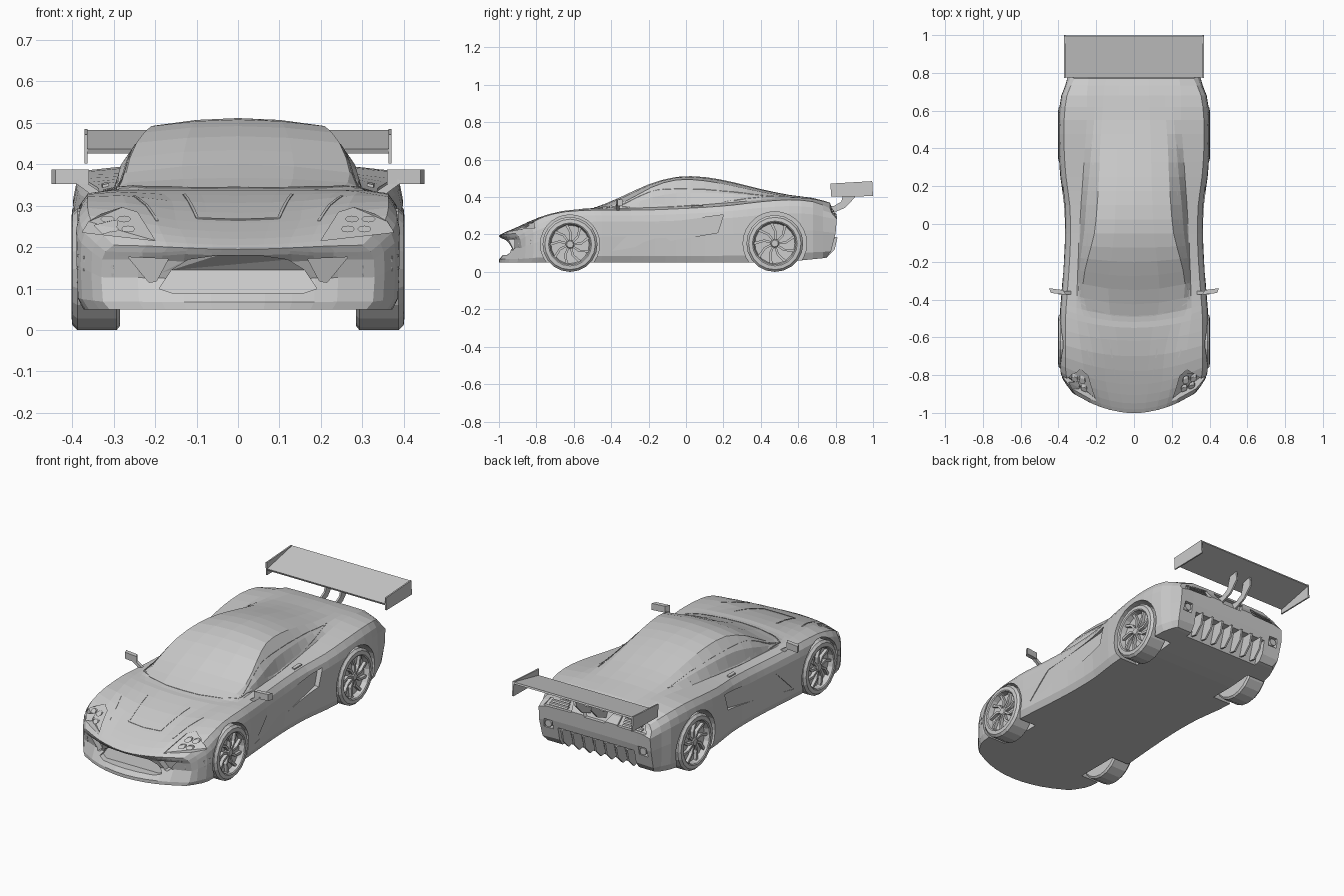
import bpy, bmesh
from math import sin, cos, pi, hypot
from mathutils import Vector
from mathutils.bvhtree import BVHTree

if "Cube" in bpy.data.objects:
    bpy.data.objects.remove(bpy.data.objects["Cube"])


def build(name, verts, faces, mirror=False):
    """Mesh object with clean normals; mirror adds an x-flipped copy."""
    verts, faces = list(verts), list(faces)
    if mirror:
        n = len(verts)
        verts += [(-x, y, z) for x, y, z in verts]
        faces += [tuple(i + n for i in reversed(f)) for f in faces]
    me = bpy.data.meshes.new(name)
    me.from_pydata(verts, [], faces)
    bm = bmesh.new()
    bm.from_mesh(me)
    bmesh.ops.remove_doubles(bm, verts=bm.verts, dist=1e-5)
    bmesh.ops.delete(bm, geom=[v for v in bm.verts if not v.link_faces], context='VERTS')
    bmesh.ops.recalc_face_normals(bm, faces=bm.faces)
    bm.to_mesh(me)
    bm.free()
    ob = bpy.data.objects.new(name, me)
    bpy.context.collection.objects.link(ob)
    return ob


def place(axis, u, v, d):
    return {'x': (d, u, v), 'y': (u, d, v), 'z': (u, v, d)}[axis]


def shell(n, o=0):
    """Faces of a prism with n corners, starting at vertex o."""
    return [tuple(o + i for i in range(n)), tuple(o + n + i for i in reversed(range(n)))] + \
           [(o + i, o + n + i, o + n + (i + 1) % n, o + (i + 1) % n) for i in range(n)]


def prism(name, pts, axis, a, b, mirror=False):
    return build(name, [place(axis, u, v, d) for d in (a, b) for u, v in pts], shell(len(pts)), mirror)


def drape_verts(pts, face, out, depth):
    """Corners of a prism that follows the body surface seen from one side."""
    s, axis = (1 if face[0] == '+' else -1), face[1]
    k = 'xyz'.index(axis)
    depth = depth if isinstance(depth, list) else [depth] * len(pts)
    hits = []
    for u, v in pts:
        p = tree.ray_cast(Vector(place(axis, u, v, 3 * s)), Vector(place(axis, 0, 0, -s)))[0]
        p = p or tree.find_nearest(Vector(place(axis, u, v, s)))[0]
        hits.append(p[k])
    return [place(axis, u, v, h + s * out) for (u, v), h in zip(pts, hits)] + \
           [place(axis, u, v, h - s * q) for (u, v), h, q in zip(pts, hits, depth)]


def drape(name, pts, face, out, depth, mirror=True):
    return build(name, drape_verts(pts, face, out, depth), shell(len(pts)), mirror)


def line(name, pts, face, width=.007, mirror=True):
    """Thin raised trim line lying on the body."""
    verts, faces = [], []
    for (a, b), (c, d) in zip(pts, pts[1:]):
        L = hypot(c - a, d - b)
        nu, nv = -(d - b) / L * width / 2, (c - a) / L * width / 2
        n = max(1, round(L / .05))
        for i in range(n):
            p, q = [(a + (c - a) * t / n, b + (d - b) * t / n) for t in (i, i + 1)]
            quad = [(p[0] + nu, p[1] + nv), (q[0] + nu, q[1] + nv), (q[0] - nu, q[1] - nv), (p[0] - nu, p[1] - nv)]
            faces += shell(4, len(verts))
            verts += drape_verts(quad, face, .002, .006)
    return build(name, verts, faces, mirror)


def cut(cutter):
    m = body.modifiers.new('cut', 'BOOLEAN')
    m.object, m.operation, m.solver = cutter, 'DIFFERENCE', 'EXACT'
    bpy.context.view_layer.objects.active = body
    bpy.ops.object.modifier_apply(modifier=m.name)
    bpy.data.objects.remove(cutter)


# Body stations: y, half width, fender z, belt x, belt z, roof edge x, roof edge z, top z, bow
ROWS = [
    (-1.0, .33, .205, .22, .203, .12, .198, .195, .16),
    (-.95, .38, .255, .24, .238, .13, .225, .22, .15),
    (-.85, .393, .295, .26, .285, .15, .265, .258, .11),
    (-.70, .393, .322, .28, .325, .16, .312, .307, .07),
    (-.55, .392, .330, .30, .338, .20, .338, .338, .07),
    (-.49, .388, .330, .305, .338, .25, .341, .343, .08),
    (-.35, .378, .330, .30, .34, .27, .38, .40, .07),
    (-.20, .370, .332, .295, .345, .245, .452, .468, .04),
    (-.05, .366, .337, .285, .35, .21, .492, .508, 0),
    (.10, .370, .345, .28, .36, .195, .487, .507, 0),
    (.25, .390, .357, .27, .372, .185, .46, .48, 0),
    (.40, .400, .375, .26, .385, .18, .428, .443, 0),
    (.55, .400, .385, .25, .398, .17, .404, .412, 0),
    (.68, .385, .375, .25, .39, .16, .39, .395, 0),
    (.77, .345, .340, .24, .368, .15, .37, .37, 0)]
LEVEL = [0, .12, .5, .78, .9, 1]
INSET = [.02, .004, 0, .002, .01, .03]
NOSE = [0, 0, .05, .03, .01, 0]
TAIL = [-.02, .005, .03, .036, .01, 0]


def spline(rows, steps):
    out = []
    for k in range(len(rows) - 1):
        a, b, c, d = (rows[min(max(k + o, 0), len(rows) - 1)] for o in (-1, 0, 1, 2))
        for i in range(steps):
            t = i / steps
            out.append([q + .5 * t * (r - p + t * (2 * p - 5 * q + 4 * r - s + t * (3 * (q - r) + s - p)))
                        for p, q, r, s in zip(a, b, c, d)])
    return out + [rows[-1]]


# Body: loft through the stations, with gridded nose and tail caps
stations = spline(ROWS, 2)
K, verts, faces = len(stations), [], []
for k, (y, w, zs, xb, zb, xr, zr, zt, bow) in enumerate(stations):
    floor = .05 + max(0, y - .5) * .1
    cols = [(w - .03, zs), (xb, zb), ((xb + xr) / 2 + .12 * (zr - zb), (zb + zr) / 2),
            (xr, zr), (xr / 2, zr + .75 * (zt - zr)), (0, zt)]
    for cx, cz in cols:
        for j in range(6):
            x = cx * (w - INSET[j]) / (w - .03)
            dy = NOSE[j] * (1 - (x / .38) ** 2) if k == 0 else TAIL[j] if k == K - 1 else 0
            verts.append((x, y + bow * (x / .4) ** 2 + dy, floor + LEVEL[j] * (cz - floor)))
vid = lambda k, i, j: (k * 6 + i) * 6 + j
for k in range(K - 1):
    for i in range(5):
        faces.append((vid(k, 0, i), vid(k + 1, 0, i), vid(k + 1, 0, i + 1), vid(k, 0, i + 1)))
        for j in (0, 5):
            faces.append((vid(k, i, j), vid(k + 1, i, j), vid(k + 1, i + 1, j), vid(k, i + 1, j)))
for k in (0, K - 1):
    faces += [(vid(k, i, j), vid(k, i + 1, j), vid(k, i + 1, j + 1), vid(k, i, j + 1))
              for i in range(5) for j in range(5)]
body = build('body', verts, faces, True)
bm = bmesh.new()
bm.from_mesh(body.data)
tree = BVHTree.FromBMesh(bm)
bm.free()

# Wheel arches
WHEELS = {'front': (-.62, .147, .147, .158), 'rear': (.475, .152, .152, .17)}
for y, z, r, arch in WHEELS.values():
    cut(prism('arch_cutter', [(y + arch * cos(a * pi / 14), z + arch * sin(a * pi / 14)) for a in range(28)],
              'x', .265, .5, True))

# Recesses: grille, inlets, headlights, door scoops, tail lights, diffuser
grille = [(.19, .10), (.16, .145), (.12, .17), (.05, .18)]
cut(drape('grille_cutter', grille + [(-x, z) for x, z in reversed(grille)] + [(-.16, .09), (.16, .09)],
          '-y', .08, .03, False))
cut(drape('inlet_cutter', [(.265, .176), (.168, .172), (.197, .118), (.215, .115)], '-y', .03, .04))
cut(drape('headlight_cutter', [(.376, .236), (.36, .262), (.33, .28), (.28, .296), (.243, .284), (.20, .216)],
          '-y', .03, .014))
cut(drape('scoop_cutter', [(-.26, .245), (.2, .305), (.17, .21), (-.4, .11)], '+x', .03, [.003, .025, .025, .003]))
cut(drape('tail_light_cutter', [(.15, .35), (.29, .335), (.315, .295), (.14, .30)], '+y', .04, .015))
cut(drape('tail_vent_cutter', [(.1, .355), (-.1, .355), (-.06, .295), (.06, .295)], '+y', .04, .02, False))
cut(drape('exhaust_cutter', [(.265, .17), (.32, .17), (.315, .22), (.265, .22)], '+y', .03, .03))
cut(prism('diffuser_cutter', [(.70, .03), (.9, .03), (.9, .185), (.745, .185)], 'x', -.235, .235))

# Lamps
for n, (x, z) in enumerate([(.315, .268), (.275, .268), (.305, .244), (.265, .244)]):
    drape('headlight_lamp_%d' % n, [(x + .017 * cos(a * pi / 4), z + .008 * sin(a * pi / 4)) for a in range(8)],
          '-y', -.002, .016)
for n in range(3):
    z = .308 + n * .013
    drape('tail_lamp_%d' % n, [(.17, z), (.285 - n * .008, z - .002), (.285 - n * .008, z + .005), (.17, z + .007)],
          '+y', 0, .018)
prism('exhaust_pipe', [(.292 + .02 * cos(a * pi / 6), .195 + .02 * sin(a * pi / 6)) for a in range(12)],
      'y', .74, .795, True)

# Diffuser fins
for n in range(-3, 4):
    x = n * .067
    prism('diffuser_fin', [(.69, .085), (.75, .075), (.795, .12), (.81, .185), (.73, .19)], 'x', x - .005, x + .005)

# Trim lines on the panels
line('nose_ridge', [(.29, .182), (.17, .184), (.08, .191), (0, .191)], '-y', .008)
for n in range(2):
    line('bumper_strake_%d' % n, [(.372, .168 - n * .02), (.30, .152 - n * .02)], '-y', .008)
    line('fender_slit_%d' % n, [(-.79, .15 + n * .03), (-.83, .145 + n * .03)], '+x', .006)
line('hood_vent', [(.13, -.61), (.115, -.71), (.098, -.82), (0, -.828)], '+z')
line('hood_crease', [(.25, -.665), (.22, -.75), (.195, -.85)], '+z')
line('window_trim', [(.235, .1), (.252, -.15), (.292, -.40), (.296, -.3), (.29, -.1), (.275, .15), (.25, .32),
                     (.215, .47), (.218, .3), (.235, .1)], '+z', .005)
line('windscreen_base', [(.292, -.41), (.22, -.455), (.1, -.485), (0, -.49)], '+z', .006)
drape('door_handle', [(.312, .03), (.327, .03), (.33, .09), (.315, .09)], '+z', .007, .005)

# Door mirrors
prism('mirror_housing', [(.36, -.375), (.44, -.365), (.45, -.34), (.375, -.35)], 'z', .352, .388, True)
prism('mirror_stalk', [(.32, .325), (.345, .32), (.40, .36), (.38, .365)], 'y', -.372, -.355, True)

# Rear wing
prism('wing_blade', [(.775, .437), (.995, .483), (.998, .474), (.78, .426)], 'x', -.365, .365)
prism('wing_endplate', [(.773, .472), (.995, .485), (1, .405), (.775, .402)], 'x', .363, .371, True)
prism('wing_support', [(.74, .35), (.79, .352), (.83, .375), (.85, .445), (.90, .46), (.905, .40),
                       (.85, .342), (.76, .305)], 'x', .042, .052, True)


# Wheels: lathed tyre and rim, bladed spokes, hub
def lathe(name, profile, y, z, n=20):
    m = len(profile)
    v = [(x, y + r * cos(2 * pi * k / n), z + r * sin(2 * pi * k / n)) for k in range(n) for r, x in profile]
    f = [(k * m + i, k * m + i + 1, (k + 1) % n * m + i + 1, (k + 1) % n * m + i)
         for k in range(n) for i in range(m - 1)]
    build(name, v, f, True)


for end, (y, z, r, _) in WHEELS.items():
    lathe(end + '_tyre', [(0, .285), (r - .01, .285), (r, .293), (r, .388), (r - .012, .4), (r - .032, .402),
                          (r - .038, .398), (r - .045, .37), (0, .366)], y, z)
    lathe(end + '_hub', [(.024, .365), (.024, .384), (.018, .39), (0, .39)], y, z, 12)
    for k in range(9):
        a = k * 2 * pi / 9
        blade = [(.015, a - .35), (.06, a - .02), (r - .04, a + .28), (r - .04, a + .42), (.06, a + .2), (.015, a + .35)]
        prism(end + '_spoke', [(y + q * cos(t), z + q * sin(t)) for q, t in blade], 'x', .36, .386, True)
